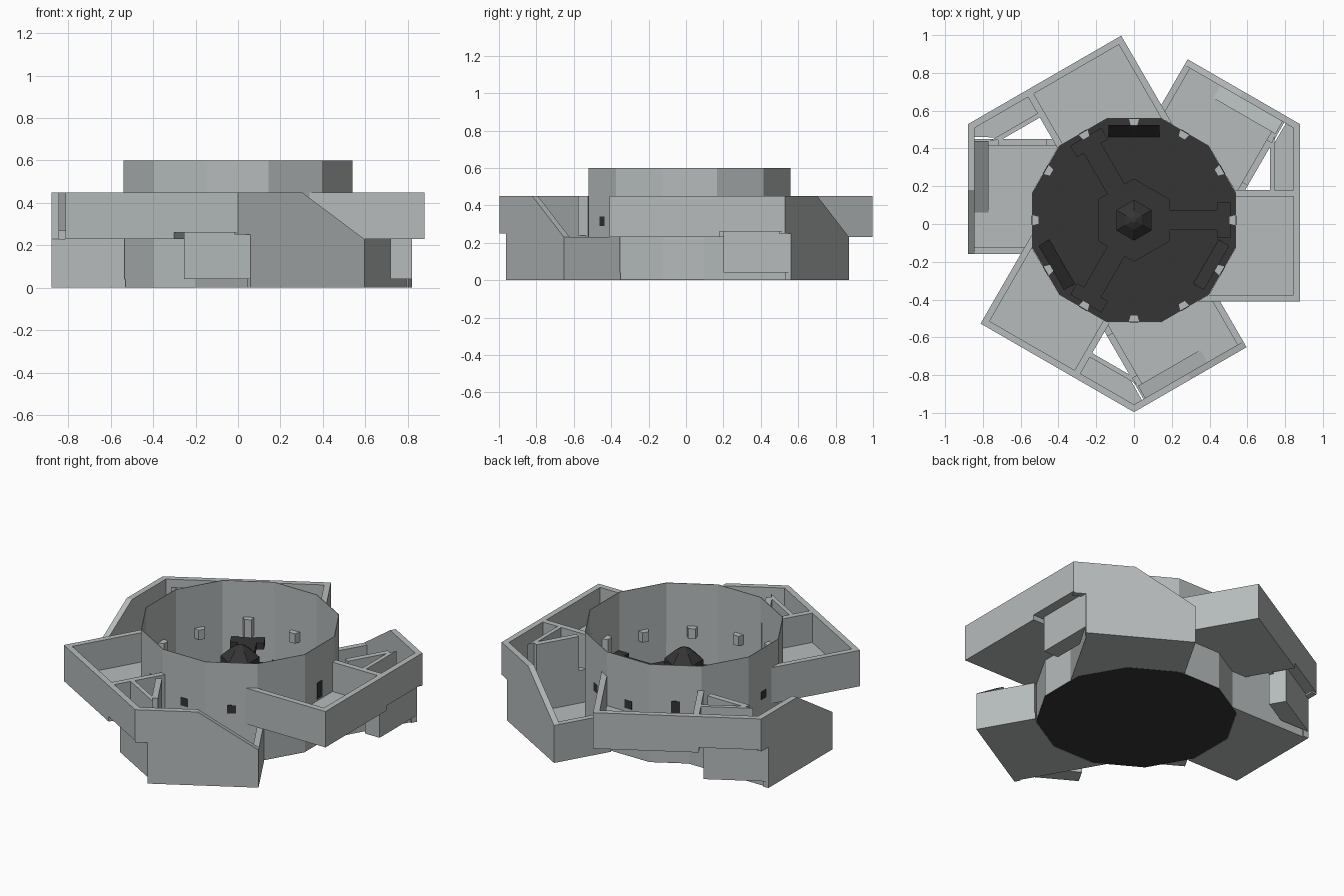
import bpy, bmesh, math
from mathutils import Matrix, Vector

if "Cube" in bpy.data.objects:
    bpy.data.objects.remove(bpy.data.objects["Cube"])

CENTRE = Vector((0, 0.02, 0))


def material(name, v):
    m = bpy.data.materials.new(name)
    m.diffuse_color = (*v, 1)
    m.use_nodes = True
    m.node_tree.nodes["Principled BSDF"].inputs["Base Color"].default_value = m.diffuse_color
    return m


GREY = material("light_grey", (0.47, 0.50, 0.50))
DARK = material("dark_grey", (0.035, 0.035, 0.035))


def finish(name, bm, mat, angle=0):
    bmesh.ops.recalc_face_normals(bm, faces=bm.faces)
    bm.transform(Matrix.Translation(CENTRE) @ Matrix.Rotation(math.radians(angle), 4, 'Z'))
    me = bpy.data.meshes.new(name)
    bm.to_mesh(me)
    bm.free()
    me.materials.append(mat)
    ob = bpy.data.objects.new(name, me)
    bpy.context.collection.objects.link(ob)
    return ob


def prism(name, pts, lo, hi, angle=0, mat=GREY, axis='z'):
    """Extrude a profile: axis z takes (x, y), x takes (y, z), y takes (x, z)."""
    place = {'z': lambda p, h: (p[0], p[1], h),
             'x': lambda p, h: (h, p[0], p[1]),
             'y': lambda p, h: (p[0], h, p[1])}[axis]
    bm = bmesh.new()
    a = [bm.verts.new(place(p, lo)) for p in pts]
    b = [bm.verts.new(place(p, hi)) for p in pts]
    bm.faces.new(a)
    bm.faces.new(b)
    n = len(pts)
    for i in range(n):
        bm.faces.new((a[i], a[(i + 1) % n], b[(i + 1) % n], b[i]))
    return finish(name, bm, mat, angle)


def box(name, x0, x1, y0, y1, z0, z1, angle=0, mat=GREY):
    return prism(name, [(x0, y0), (x1, y0), (x1, y1), (x0, y1)], z0, z1, angle, mat)


def ngon(r, n, offset):
    return [(r * math.cos(math.radians(offset + 360 * i / n)),
             r * math.sin(math.radians(offset + 360 * i / n))) for i in range(n)]


def lathe(name, profile, n, offset, mat, closed=False):
    bm = bmesh.new()
    rings = [[bm.verts.new((x, y, z)) for x, y in ngon(r, n, offset)] for r, z in profile]
    pairs = list(zip(rings, rings[1:]))
    if closed:
        pairs.append((rings[-1], rings[0]))
    else:
        bm.faces.new(rings[0])
        bm.faces.new(rings[-1])
    for a, b in pairs:
        for i in range(n):
            j = (i + 1) % n
            bm.faces.new((a[i], a[j], b[j], b[i]))
    return finish(name, bm, mat)


# central twelve-sided drum: thin wall and dark floor
R = 0.54 / math.cos(math.radians(15))
lathe("drum_wall", [(R, 0.003), (R, 0.6), (R - 0.004, 0.6), (R - 0.004, 0.003)], 12, 15, GREY, True)
prism("drum_floor", ngon(R - 0.002, 12, 15), 0, 0.04, 0, DARK)

# dark hub with raised deck and faceted dome
prism("hub_deck", ngon(0.22, 6, 30), 0.23, 0.27, 0, DARK)
prism("hub_column", ngon(0.1, 6, 30), 0.04, 0.27, 0, DARK)
lathe("hub_dome", [(0.08, 0.27), (0.108, 0.35), (0.108, 0.39), (0.05, 0.44), (0.012, 0.46)], 6, 30, DARK)

# small window frames on every side of the drum
for i in range(12):
    upper = i % 4 == 0
    z0, z1 = (0.27, 0.38) if upper else (0.28, 0.34)
    prism("window_frame", [(0.502, -0.02), (0.537, -0.03), (0.537, 0.03), (0.502, 0.02)],
          z0, z1, 30 * i)
    box("window_pane", 0.538, 0.542, -0.025, 0.025, z0 + 0.01, z1, 30 * i, DARK)

for k in range(3):
    a, b = 120 * k, 120 * k + 60

    # bridges from hub to upper rooms, and low wedges by the wall
    box("bridge", 0.18, 0.46, -0.053, 0.053, 0.23, 0.27, a, DARK)
    box("bridge_landing", 0.44, 0.51, -0.095, 0.095, 0.23, 0.27, a, DARK)
    prism("floor_wedge", [(0.44, 0.04), (0.505, 0.04), (0.505, 0.14)], -0.135, 0.135,
          a + 90, DARK, 'y')

    # upper room: floor and walls
    prism("upper_floor", [(0.88, -0.43), (0.88, 0.16), (0.536, 0.16), (0.54, 0.145),
                          (0.54, -0.145), (0.396, -0.396), (0.337, -0.43)], 0.23, 0.27, a)
    box("upper_outer_wall", 0.845, 0.88, -0.43, 0.16, 0.23, 0.45, a)
    prism("upper_corner_wall", [(0.845, 0.16), (0.88, 0.16), (0.88, 0.508), (0.845, 0.528)],
          0.26, 0.45, a)
    prism("upper_end_wall", [(0.337, -0.43), (0.845, -0.43), (0.845, -0.395), (0.396, -0.395)],
          0.23, 0.45, a)
    box("upper_side_wall", 0.535, 0.845, 0.125, 0.16, 0.23, 0.45, a)

    # corridor joining upper room to lower room
    prism("corridor_block", [(0.72, 0.18), (0.82, 0.18), (0.82, 0.54), (0.72, 0.37)],
          0.04, 0.27, a)
    prism("corridor_floor", [(0.74, 0.16), (0.845, 0.16), (0.845, 0.528), (0.82, 0.54), (0.74, 0.4)],
          0.26, 0.27, a)
    prism("corridor_inner_wall", [(0.72, 0.16), (0.745, 0.16), (0.745, 0.45), (0.72, 0.39)],
          0.23, 0.45, a)

    # lower room: floor, sloped outer wall, end wall, side wall and ramp
    prism("lower_floor", [(0.88, -0.43), (0.88, 0.18), (0.53, 0.18), (0.54, 0.145),
                          (0.54, -0.145), (0.396, -0.396), (0.337, -0.43)], 0, 0.04, b)
    prism("lower_outer_wall", [(-0.439, 0), (0.18, 0), (0.18, 0.23), (-0.16, 0.45),
                               (-0.508, 0.45), (-0.508, 0.25), (-0.439, 0.25)],
          0.845, 0.88, b, GREY, 'x')
    box("lower_end_wall", 0.535, 0.845, 0.145, 0.18, 0, 0.23, b)
    prism("lower_side_wall", [(0.337, -0.43), (0.845, -0.43), (0.845, -0.395), (0.396, -0.395)],
          0, 0.24, b)
    box("lower_side_upper_wall", 0.46, 0.72, -0.43, -0.395, 0.23, 0.45, b)
    prism("ramp", [(-0.42, 0.04), (-0.42, 0.27), (-0.04, 0.04)], 0.77, 0.845, b, GREY, 'x')
